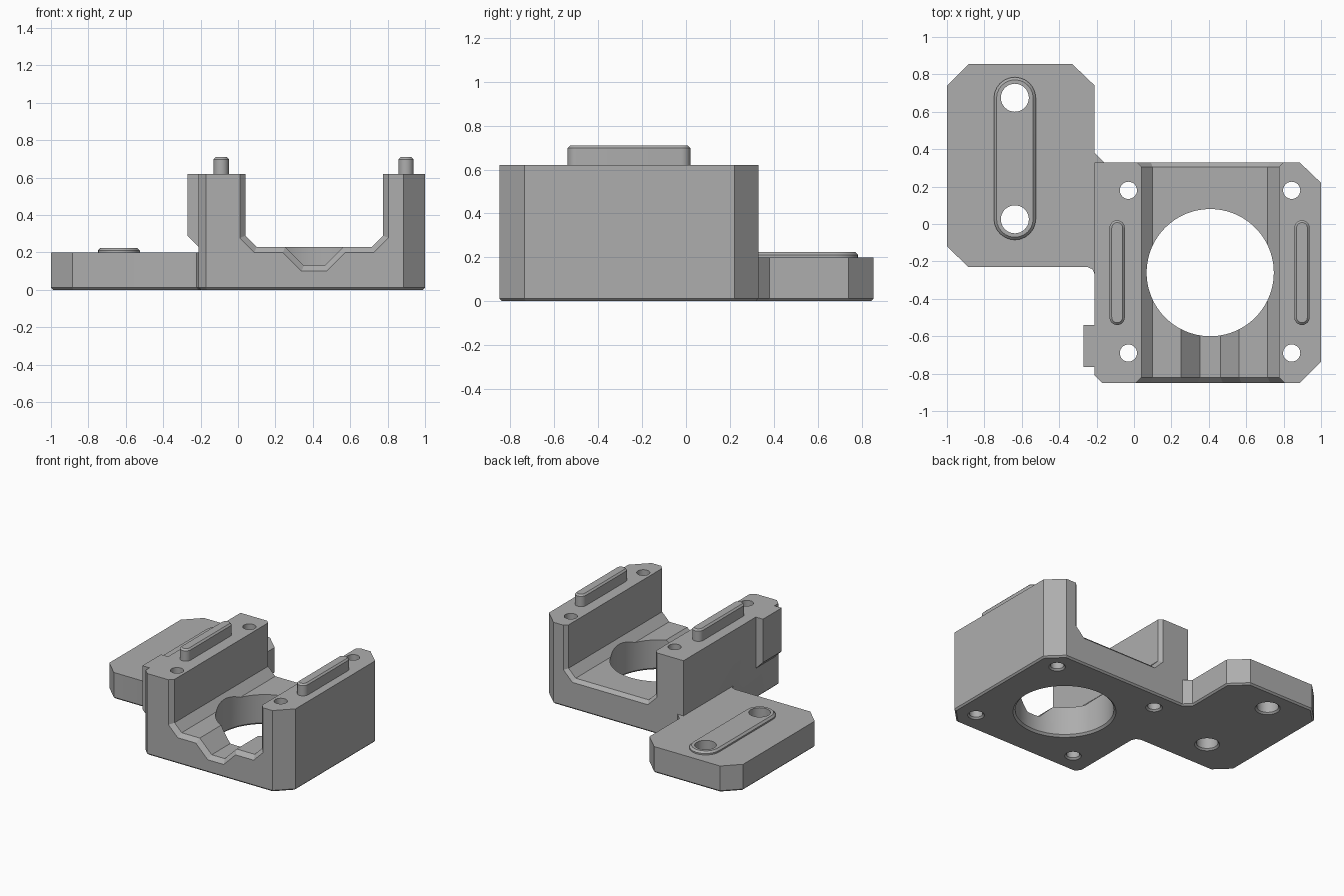
import bpy, bmesh, math

cube = bpy.data.objects.get("Cube")
if cube:
    bpy.data.objects.remove(cube, do_unlink=True)

grey = bpy.data.materials.new("light grey")
grey.use_nodes = True
grey.diffuse_color = (0.42, 0.42, 0.42, 1)
grey.node_tree.nodes["Principled BSDF"].inputs["Base Color"].default_value = (0.42, 0.42, 0.42, 1)


def loft(name, rings, bevel=0, bevel_z=None):
    """Solid through matching rings of points, with an optional chamfer at one height."""
    bm = bmesh.new()
    loops = [[bm.verts.new(p) for p in ring] for ring in rings]
    n = len(loops[0])
    for a, b in zip(loops, loops[1:]):
        for i in range(n):
            j = (i + 1) % n
            bm.faces.new((a[i], a[j], b[j], b[i]))
    bm.faces.new(loops[0])
    bm.faces.new(loops[-1])
    bmesh.ops.recalc_face_normals(bm, faces=bm.faces)
    if bevel:
        edges = [e for e in bm.edges if all(abs(v.co.z - bevel_z) < 1e-5 for v in e.verts)]
        bmesh.ops.bevel(bm, geom=edges, offset=bevel, segments=1, affect='EDGES')
    bmesh.ops.recalc_face_normals(bm, faces=bm.faces)
    mesh = bpy.data.meshes.new(name)
    bm.to_mesh(mesh)
    bm.free()
    mesh.materials.append(grey)
    ob = bpy.data.objects.new(name, mesh)
    bpy.context.collection.objects.link(ob)
    return ob


def prism(name, outline, z0, z1, bevel=0, bevel_z=None):
    return loft(name, [[(x, y, z) for x, y in outline] for z in (z0, z1)], bevel, bevel_z)


def box(name, x0, x1, y0, y1, z0, z1):
    return prism(name, [(x0, y0), (x1, y0), (x1, y1), (x0, y1)], z0, z1)


def circle(x, y, r, z, n):
    return [(x + r * math.cos(2 * math.pi * i / n), y + r * math.sin(2 * math.pi * i / n), z)
            for i in range(n)]


def drill(x, y, r, n=32, sink=0.012):
    """Through-hole cutter with a countersink underneath."""
    return loft("drill", [circle(x, y, r + 2 * sink, -sink, n), circle(x, y, r, sink, n),
                          circle(x, y, r, 1, n)])


def boolean(ob, tool, operation='DIFFERENCE', keep=False):
    mod = ob.modifiers.new("cut", 'BOOLEAN')
    mod.operation, mod.object, mod.solver = operation, tool, 'EXACT'
    bpy.context.view_layer.objects.active = ob
    bpy.ops.object.modifier_apply(modifier=mod.name)
    if not keep:
        bpy.data.objects.remove(tool, do_unlink=True)


def rib(name, x, y0, y1, r, z0, z1, chamfer):
    """Raised round-ended bar with a chamfered top."""
    outline = []
    for i in range(26):
        a = math.pi * (i if i < 13 else i - 1) / 12
        outline.append((x + r * math.cos(a), (y1 - r if i < 13 else y0 + r) + r * math.sin(a)))
    return prism(name, outline, z0, z1, chamfer, z1)


# Body: full footprint, chamfered underneath, lowered over the mounting plate
body = prism("body", [
    (-0.17, -0.85), (0.885, -0.85), (1, -0.735), (1, 0.22), (0.885, 0.33), (-0.16, 0.33),
    (-0.21, 0.38), (-0.21, 0.74), (-0.33, 0.855), (-0.885, 0.855), (-1, 0.74), (-1, -0.12),
    (-0.885, -0.23), (-0.25, -0.23), (-0.222, -0.242), (-0.21, -0.27), (-0.21, -0.81)],
    0, 0.62, 0.012, 0)
boolean(body, box("trim", -1.1, -0.21, -0.5, 1, 0.2, 1))
boolean(body, box("trim", -1.2, 0, 0.33, 1.1, 0.2, 1.1))

# Side tab with a sloped underside
tab_profile = [(-0.15, 0.17), (-0.27, 0.29), (-0.27, 0.62), (-0.15, 0.62)]
tab = loft("tab", [[(x, y, z) for x, z in tab_profile] for y in (-0.765, -0.54)])
boolean(body, tab, 'UNION')

# Channel and drain groove, flaring at the open ends
CENTRE = 0.4075


def section(y, half):
    return ([(CENTRE + x, y, z) for x, z in half]
            + [(CENTRE - x, y, z) for x, z in reversed(half)])


def channel(y, d):
    return section(y, [(0.3675 + d, 1), (0.3675 + d, 0.29 - 0.414 * d),
                       (0.3075 + 0.414 * d, 0.23 - d)])


def groove(y, d):
    return section(y, [(0.205 + 1.414 * d, 0.28), (0.055 + 0.414 * d, 0.13 - d)])


boolean(body, loft("channel", [channel(-0.88, 0.06), channel(-0.82, 0),
                               channel(0.305, 0), channel(0.355, 0.05)]))
boolean(body, loft("groove", [groove(-0.88, 0.06), groove(-0.82, 0), groove(-0.26, 0)]))

# Main bore and screw holes
boolean(body, drill(CENTRE, -0.26, 0.34, 96, 0.015))
for x in (-0.03, 0.843):
    for y in (0.18, -0.69):
        boolean(body, drill(x, y, 0.046))

# Raised ribs
plate_rib = rib("plate_rib", -0.637, -0.085, 0.785, 0.112, 0.18, 0.225, 0.014)
rails = [rib(side + "_rail", x, -0.54, 0.02, 0.041, 0.6, 0.71, 0.012)
         for side, x in (("right", -0.09), ("left", 0.898))]

# Plate holes pass through both plate and rib
for y in (0.675, 0.025):
    tool = drill(-0.637, y, 0.075)
    boolean(body, tool, keep=True)
    boolean(plate_rib, tool)

bpy.ops.object.select_all(action='DESELECT')
for ob in [body, plate_rib] + rails:
    ob.select_set(True)
bpy.context.view_layer.objects.active = body
bpy.ops.object.shade_smooth_by_angle(angle=math.radians(25))
